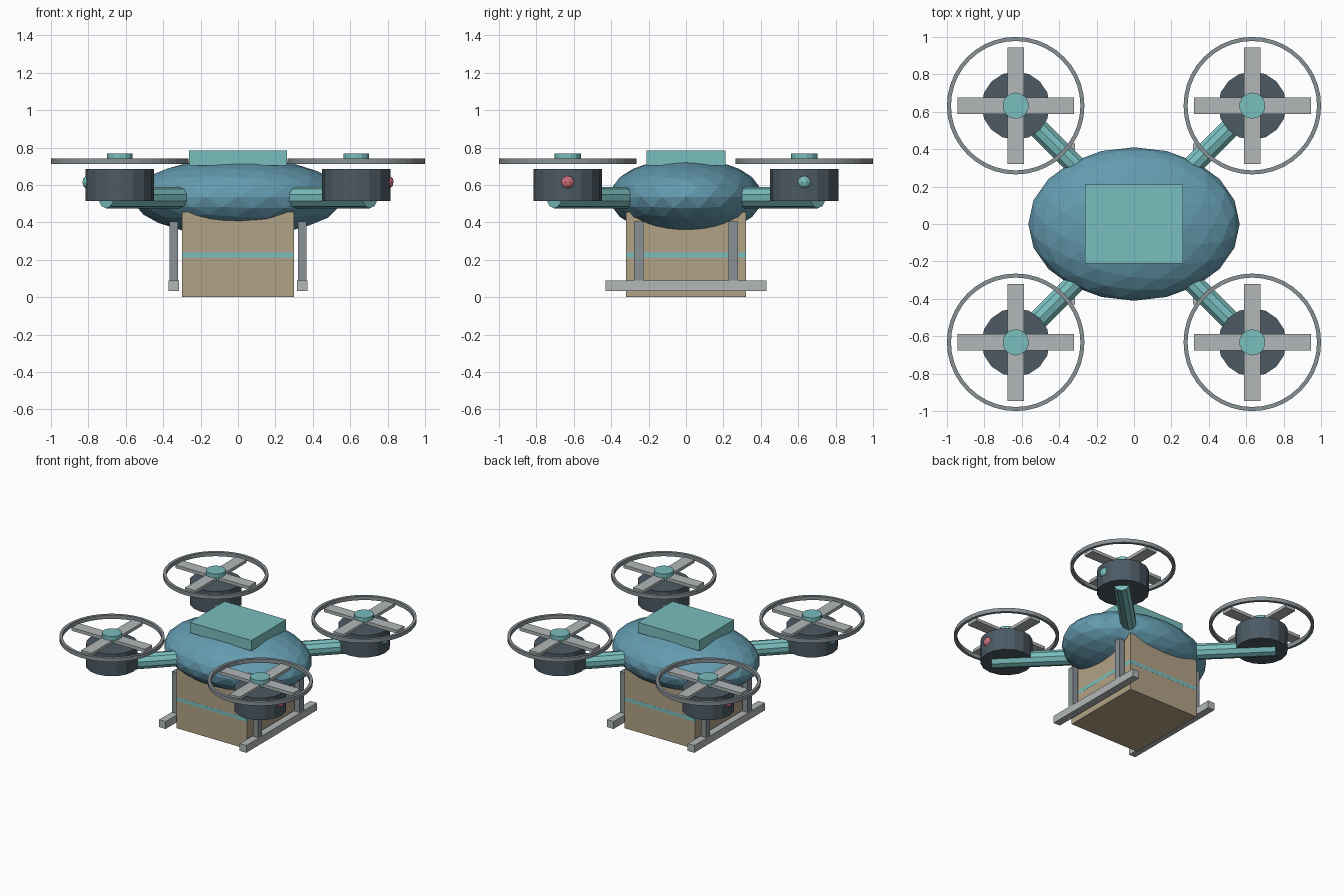
import bpy, bmesh, math
from mathutils import Matrix, Vector

if "Cube" in bpy.data.objects:
    bpy.data.objects.remove(bpy.data.objects["Cube"])


def material(name, r, g, b):
    lin = [((c / 255 + 0.055) / 1.055) ** 2.4 for c in (r, g, b)]
    m = bpy.data.materials.new(name)
    m.diffuse_color = (*lin, 1)
    m.use_nodes = True
    m.node_tree.nodes["Principled BSDF"].inputs["Base Color"].default_value = m.diffuse_color
    return m


BLUE = material("body blue", 100, 155, 176)
TEAL = material("teal", 122, 190, 190)
DARK = material("dark slate", 76, 90, 100)
LIGHT = material("light grey", 178, 183, 183)
MID = material("mid grey", 138, 146, 151)
TAN = material("cardboard tan", 178, 162, 134)
RED = material("signal red", 205, 112, 125)


def finish(name, bm, mat):
    bmesh.ops.recalc_face_normals(bm, faces=bm.faces[:])
    mesh = bpy.data.meshes.new(name)
    bm.to_mesh(mesh)
    bm.free()
    mesh.materials.append(mat)
    ob = bpy.data.objects.new(name, mesh)
    bpy.context.collection.objects.link(ob)
    return ob


def add_box(bm, centre, size):
    m = Matrix.Translation(centre) @ Matrix.Diagonal((*size, 1))
    bmesh.ops.create_cube(bm, size=1, matrix=m)


def box(name, centre, size, mat):
    bm = bmesh.new()
    add_box(bm, centre, size)
    return finish(name, bm, mat)


def ball(name, centre, radii, detail, mat):
    bm = bmesh.new()
    m = Matrix.Translation(centre) @ Matrix.Diagonal((*radii, 1))
    bmesh.ops.create_icosphere(bm, subdivisions=detail, radius=1, matrix=m)
    return finish(name, bm, mat)


def rod(name, a, b, radius, sides, mat):
    a, b = Vector(a), Vector(b)
    d = b - a
    m = Matrix.Translation((a + b) / 2) @ d.to_track_quat('Z', 'Y').to_matrix().to_4x4()
    bm = bmesh.new()
    bmesh.ops.create_cone(bm, cap_ends=True, segments=sides, radius1=radius,
                          radius2=radius, depth=d.length, matrix=m)
    return finish(name, bm, mat)


def ring(name, centre, inner, outer, height, sides, mat):
    bm = bmesh.new()
    loops = []
    for i in range(sides):
        a = 2 * math.pi * i / sides
        loops.append([bm.verts.new((centre[0] + r * math.cos(a),
                                    centre[1] + r * math.sin(a), centre[2] + h))
                      for r, h in ((inner, -height / 2), (outer, -height / 2),
                                   (outer, height / 2), (inner, height / 2))])
    for i in range(sides):
        p, q = loops[i], loops[(i + 1) % sides]
        for k in range(4):
            n = (k + 1) % 4
            bm.faces.new((p[k], p[n], q[n], q[k]))
    return finish(name, bm, mat)


# faceted hull and its top hatch
ball("body", (0, 0, 0.535), (0.565, 0.41, 0.21), 3, BLUE)
box("top_hatch", (0, 0, 0.745), (0.526, 0.424, 0.08), TEAL)

# hanging parcel with a thin tape band
box("parcel", (0, 0, 0.2275), (0.6, 0.64, 0.455), TAN)
box("parcel_tape", (0, 0, 0.225), (0.601, 0.641, 0.028), TEAL)

# four rotor units, one at each corner
C = 0.6325
for sx, side in ((-1, "left"), (1, "right")):
    for sy, end in ((-1, "front"), (1, "back")):
        tag = f"{end}_{side}"
        x, y = sx * C, sy * C
        rod("arm_" + tag, (sx * 0.2, sy * 0.2, 0.532),
            (sx * 0.705, sy * 0.705, 0.532), 0.057, 10, TEAL)
        rod("motor_" + tag, (x, y, 0.515), (x, y, 0.685), 0.183, 16, DARK)
        ring("rotor_guard_" + tag, (x, y, 0.727), 0.346, 0.3675, 0.03, 40, MID)
        # crossed blades and hub cap
        bm = bmesh.new()
        add_box(bm, (x, y, 0.727), (0.625, 0.088, 0.024))
        add_box(bm, (x, y, 0.727), (0.088, 0.625, 0.0235))
        finish("rotor_blades_" + tag, bm, LIGHT)
        rod("rotor_hub_" + tag, (x, y, 0.715), (x, y, 0.768), 0.07, 14, TEAL)
        # signal light on the outer side
        ball("signal_light_" + tag, (sx * 0.793, y, 0.615), (0.04,) * 3, 2,
             RED if sx * sy < 0 else TEAL)

# landing gear: two skids on two struts each
for sx, side in ((-1, "left"), (1, "right")):
    box("skid_" + side, (sx * 0.344, 0, 0.06), (0.056, 0.86, 0.057), LIGHT)
    for sy, end in ((-1, "front"), (1, "back")):
        box(f"strut_{end}_{side}", (sx * 0.344, sy * 0.253, 0.235),
            (0.045, 0.05, 0.34), MID)
